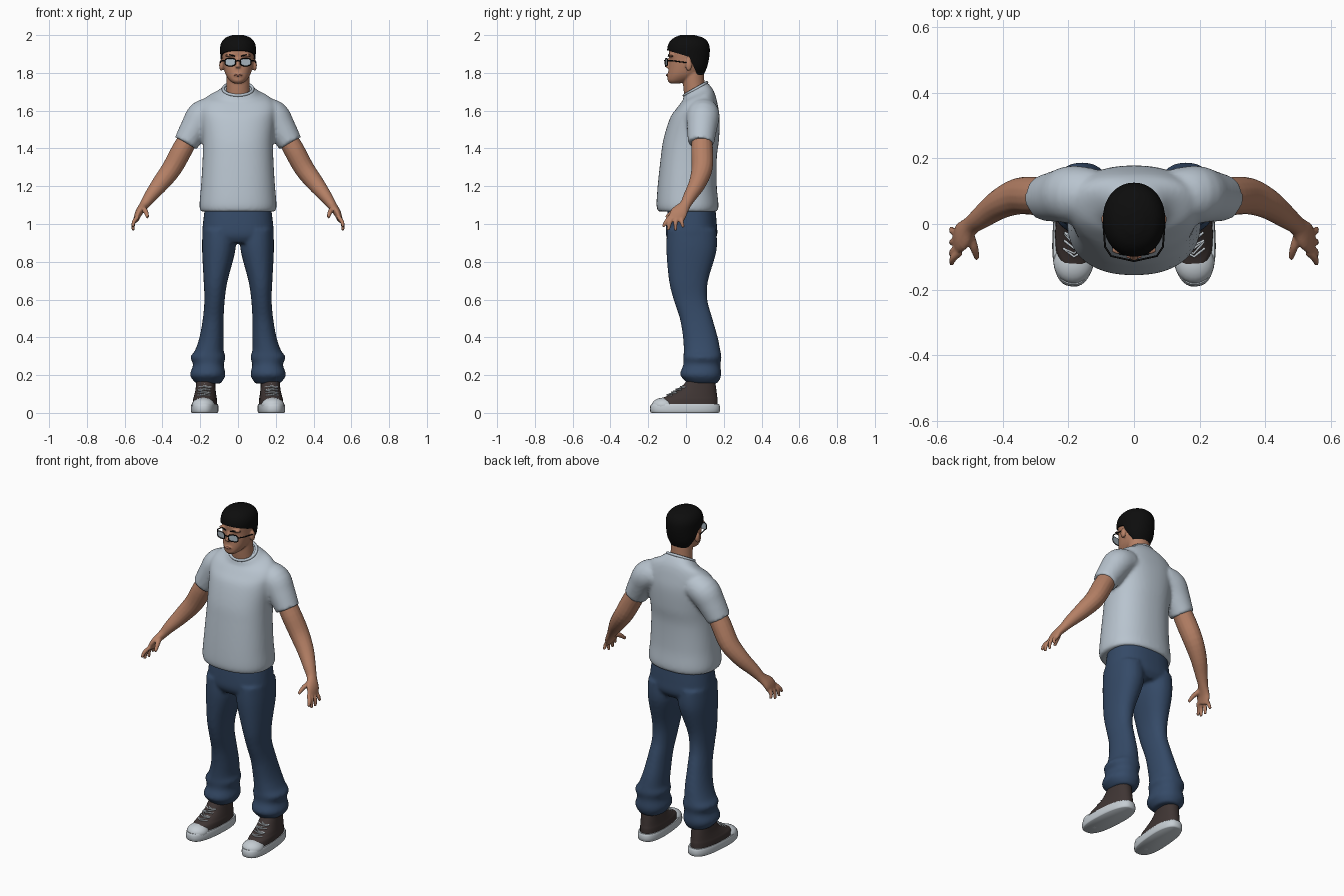
import bpy, bmesh, math
from mathutils import Vector, Matrix

old = bpy.data.objects.get("Cube")
if old:
    bpy.data.objects.remove(old, do_unlink=True)


def material(name, r, g, b):
    m = bpy.data.materials.new(name)
    m.use_nodes = True
    m.diffuse_color = (r, g, b, 1)
    bsdf = m.node_tree.nodes["Principled BSDF"]
    bsdf.inputs["Base Color"].default_value = (r, g, b, 1)
    bsdf.inputs["Roughness"].default_value = 0.8
    return m


SHIRT = material("pale grey cotton", .48, .55, .62)
DENIM = material("blue denim", .035, .068, .135)
SKIN = material("skin", .46, .215, .13)
LIP = material("lip", .3, .12, .08)
BLACK = material("black", .004, .004, .004)
CANVAS = material("dark canvas", .05, .036, .034)
RUBBER = material("white rubber", .56, .61, .65)
LENS = material("lens", .42, .5, .56)


def spline(rows, k=5):
    """Smooth in-between rows (Catmull-Rom)."""
    v = [Vector(r) for r in rows]
    out = []
    for i in range(len(v) - 1):
        a, b, c, d = v[max(i - 1, 0)], v[i], v[i + 1], v[min(i + 2, len(v) - 1)]
        for j in range(k):
            t = j / k
            out.append(b + (c - a) * (t / 2) + (a * 2 - b * 5 + c * 4 - d) * (t * t / 2)
                       + (b * 3 - a - c * 3 + d) * (t ** 3 / 2))
    return out + [v[-1]]


def skin_rings(bm, rings):
    loops = [[bm.verts.new(p) for p in ring] for ring in rings]
    n = len(loops[0])
    for lo, hi in zip(loops, loops[1:]):
        for i in range(n):
            bm.faces.new((lo[i], lo[(i + 1) % n], hi[(i + 1) % n], hi[i]))
    bm.faces.new(loops[0][::-1])
    bm.faces.new(loops[-1])


def stack(bm, rows, power=2.0, n=32, k=5):
    """Level rings: z, front y, back y, low x, high x, tilt."""
    rings = []
    for z, yf, yb, x0, x1, tilt in spline(rows, k):
        ring = []
        for i in range(n):
            a = math.tau * i / n
            c, s = math.cos(a), math.sin(a)
            dx = math.copysign(abs(c) ** (2 / power), c) * (x1 - x0) / 2
            dy = math.copysign(abs(s) ** (2 / power), s) * (yb - yf) / 2
            ring.append(((x0 + x1) / 2 + dx, (yf + yb) / 2 + dy, z + tilt * dy))
        rings.append(ring)
    skin_rings(bm, rings)


def sym(z, yf, yb, rx, tilt=0):
    return (z, yf, yb, -rx, rx, tilt)


def tube(bm, rows, n=16, k=4):
    """Rings across a path: x, y, z, radius along y, other radius."""
    pts = spline(rows, k)
    rings = []
    for i, p in enumerate(pts):
        t = (pts[min(i + 1, len(pts) - 1)] - pts[max(i - 1, 0)])[:3]
        t = Vector(t).normalized()
        u = (Vector((0, 1, 0)) - t * t.y).normalized()
        w = t.cross(u)
        rings.append([Vector(p[:3]) + u * math.cos(math.tau * j / n) * p[3]
                      + w * math.sin(math.tau * j / n) * p[4] for j in range(n)])
    skin_rings(bm, rings)


def ball(bm, at, size):
    bmesh.ops.create_uvsphere(bm, u_segments=20, v_segments=12, radius=1,
                              matrix=Matrix.Translation(at) @ Matrix.Diagonal((*size, 1)))


def finish(bm, name, mat, voxel=0, place=None):
    if place:
        bmesh.ops.transform(bm, matrix=place, verts=bm.verts)
    bmesh.ops.recalc_face_normals(bm, faces=bm.faces)
    me = bpy.data.meshes.new(name)
    bm.to_mesh(me)
    bm.free()
    me.materials.append(mat)
    ob = bpy.data.objects.new(name, me)
    bpy.context.collection.objects.link(ob)
    bpy.ops.object.select_all(action='DESELECT')
    ob.select_set(True)
    bpy.context.view_layer.objects.active = ob
    bpy.ops.object.shade_smooth_by_angle(angle=math.radians(50))
    if voxel:
        r = ob.modifiers.new("fuse", 'REMESH')
        r.mode, r.voxel_size, r.use_smooth_shade = 'VOXEL', voxel, True
        s = ob.modifiers.new("soften", 'SMOOTH')
        s.factor, s.iterations = .5, 4
    return ob


def wire(name, pts, r, mat, place=None, closed=False):
    cu = bpy.data.curves.new(name, 'CURVE')
    cu.dimensions, cu.bevel_depth, cu.bevel_resolution = '3D', r, 2
    sp = cu.splines.new('POLY')
    sp.points.add(len(pts) - 1)
    for q, p in zip(sp.points, pts):
        v = place @ Vector(p) if place else Vector(p)
        q.co = (*v, 1)
    sp.use_cyclic_u = closed
    cu.use_fill_caps = True
    cu.materials.append(mat)
    bpy.context.collection.objects.link(bpy.data.objects.new(name, cu))


# Shirt: body and both sleeves fused
bm = bmesh.new()
stack(bm, [sym(1.065, -.147, .165, .197), sym(1.1, -.156, .172, .204),
           sym(1.2, -.15, .163, .196), sym(1.35, -.134, .163, .187),
           sym(1.45, -.119, .175, .187), sym(1.56, -.085, .178, .197),
           sym(1.62, -.052, .168, .202, .1), sym(1.665, -.03, .152, .172, .3),
           sym(1.69, -.018, .132, .115, .5), sym(1.715, -.012, .112, .082, .56)], 2.3, 48)
for s in (1, -1):
    tube(bm, [(s * .12, .088, 1.595, .08, .075), (s * .185, .09, 1.572, .088, .085),
              (s * .228, .085, 1.51, .08, .077), (s * .277, .079, 1.427, .069, .065)], 24)
finish(bm, "shirt", SHIRT, .01)
wire("collar", [(.079 * math.cos(a), .05 + .06 * math.sin(a), 1.715 + .034 * math.sin(a))
                for a in (math.tau * i / 32 for i in range(32))], .008, SHIRT, closed=True)

# Jeans: hips and both legs fused
bm = bmesh.new()
stack(bm, [sym(1.09, -.095, .155, .175), sym(1.0, -.105, .163, .186),
           sym(.94, -.106, .165, .188), sym(.9, -.085, .14, .16)], 2.4, 40)
leg = [(.97, -.1, .16, .012, .188), (.86, -.104, .162, .014, .19), (.7, -.09, .117, .055, .182),
       (.6, -.066, .113, .07, .178), (.5, -.033, .14, .076, .186), (.4, -.016, .168, .076, .204),
       (.33, -.012, .182, .076, .228), (.295, -.014, .188, .066, .252), (.255, -.014, .182, .076, .238),
       (.205, -.032, .187, .066, .254), (.175, -.01, .178, .078, .24), (.155, .01, .165, .092, .22)]
for s in (1, -1):
    stack(bm, [(z, f, b, s * i, s * o, 0) for z, f, b, i, o in leg], 2.2)
finish(bm, "jeans", DENIM, .01)

# Arms with palm, fingers and thumb
for s, side in ((1, "left"), (-1, "right")):
    bm = bmesh.new()
    tube(bm, [(s * .24, .085, 1.49, .05, .05), (s * .295, .085, 1.395, .058, .055),
              (s * .35, .085, 1.295, .056, .053), (s * .41, .06, 1.215, .046, .046),
              (s * .465, .02, 1.145, .035, .034), (s * .497, -.005, 1.1, .03, .025),
              (s * .525, -.037, 1.06, .045, .02), (s * .54, -.055, 1.02, .04, .014)])
    fingers = [(-.085, -.121, .985), (-.066, -.094, .967), (-.044, -.056, .965), (-.022, -.014, .982)]
    for base, tip, z in fingers:
        tube(bm, [(s * .53, base, 1.04, .011, .012), (s * .552, (base + tip) / 2 - .004, 1.01, .011, .011),
                  (s * .556, tip, z, .008, .008)], 10)
    tube(bm, [(s * .505, -.025, 1.085, .016, .016), (s * .488, -.07, 1.065, .014, .013),
              (s * .478, -.105, 1.035, .009, .009)], 10)
    finish(bm, side + "_arm", SKIN, .005)

# Head, neck, nose and ears
bm = bmesh.new()
stack(bm, [sym(1.745, -.085, -.03, .024), sym(1.76, -.097, .02, .044), sym(1.79, -.096, .07, .065),
           sym(1.83, -.092, .1, .077), sym(1.87, -.088, .11, .083), sym(1.92, -.09, .112, .085),
           sym(1.96, -.075, .1, .07), sym(1.985, -.04, .07, .04)], 2.2)
stack(bm, [sym(1.65, -.005, .11, .066), sym(1.72, -.014, .1, .062), sym(1.8, -.02, .095, .062)])
tube(bm, [(0, -.084, 1.875, .01, .009), (0, -.095, 1.848, .012, .01), (0, -.103, 1.828, .013, .015)], 12)
ball(bm, (0, -.09, 1.787), (.026, .013, .012))
for s in (1, -1):
    ball(bm, (s * .089, .014, 1.84), (.011, .018, .03))
    ball(bm, (s * .04, -.08, 1.893), (.03, .013, .008))
finish(bm, "head", SKIN, .005)
bm = bmesh.new()
ball(bm, (0, -.1, 1.788), (.023, .006, .006))
finish(bm, "lips", LIP)

# Hair: one scalp shape trimmed to a cap and a nape piece
scalp = [sym(1.79, .02, .093, .055), sym(1.835, -.05, .113, .084), sym(1.9, -.096, .125, .094),
         sym(1.95, -.094, .122, .092), sym(1.983, -.068, .096, .07), sym(2.0, -.03, .045, .03)]
for name, at, normal in (("hair_cap", (0, -.09, 1.917), (0, .3, 1)),
                         ("hair_nape", (0, .015, 1.89), (0, 1, .45))):
    bm = bmesh.new()
    stack(bm, scalp, 2.1, 40)
    bmesh.ops.bisect_plane(bm, geom=bm.verts[:] + bm.edges[:] + bm.faces[:],
                           plane_co=at, plane_no=normal, clear_inner=True)
    bmesh.ops.holes_fill(bm, edges=[e for e in bm.edges if e.is_boundary])
    finish(bm, name, BLACK)

# Glasses and eyebrows
for s, side in ((1, "left"), (-1, "right")):
    rim = []
    for i in range(24):
        a = math.tau * i / 24
        c, d = math.cos(a), math.sin(a)
        x = .041 + .029 * math.copysign(abs(c) ** .7, c)
        rim.append((s * x, -.113 + .22 * x, 1.857 + .02 * math.copysign(abs(d) ** .7, d)))
    bm = bmesh.new()
    skin_rings(bm, [rim, [(x, y + .003, z) for x, y, z in rim]])
    finish(bm, side + "_lens", LENS)
    wire(side + "_rim", rim, .0028, BLACK, closed=True)
    wire(side + "_temple", [(s * .069, -.098, 1.864), (s * .088, -.07, 1.864), (s * .094, .01, 1.853)],
         .003, BLACK)
    wire(side + "_eyebrow", [(s * .016, -.094, 1.888), (s * .042, -.091, 1.896), (s * .065, -.07, 1.889)],
         .0035, BLACK)
wire("glasses_bridge", [(-.013, -.11, 1.862), (0, -.113, 1.865), (.013, -.11, 1.862)], .003, BLACK)

# Shoes
for s, side in ((1, "left"), (-1, "right")):
    place = Matrix.Translation((s * .176, 0, 0)) @ Matrix.Rotation(s * .07, 4, 'Z')
    bm = bmesh.new()
    stack(bm, [sym(0, -.183, .172, .066), sym(.008, -.19, .18, .07), sym(.035, -.19, .18, .07),
               sym(.046, -.184, .175, .067)], 2.6, 40, 2)
    finish(bm, side + "_sole", RUBBER, place=place)
    bm = bmesh.new()
    stack(bm, [sym(.03, -.165, .168, .064), sym(.07, -.14, .168, .062), sym(.09, -.1, .165, .058),
               sym(.13, -.03, .16, .052), sym(.2, .025, .15, .048)], 2.3)
    finish(bm, side + "_shoe_upper", CANVAS, place=place)
    bm = bmesh.new()
    ball(bm, (0, -.118, .04), (.061, .064, .041))
    finish(bm, side + "_toe_cap", RUBBER, place=place)
    for row in range(5):
        y, z, flip = -.096 + .024 * row, .092 + .0145 * row, (-1) ** row
        wire(side + "_lace", [(-.034, y + .02, z), (0, y - .004, z + .004), (.034, y + .02, z)],
             .004, RUBBER, place)
        wire(side + "_lace_cross", [(-.034 * flip, y + .02, z), (0, y + .006, z + .008),
                                    (.034 * flip, y + .04, z + .014)], .0035, RUBBER, place)
